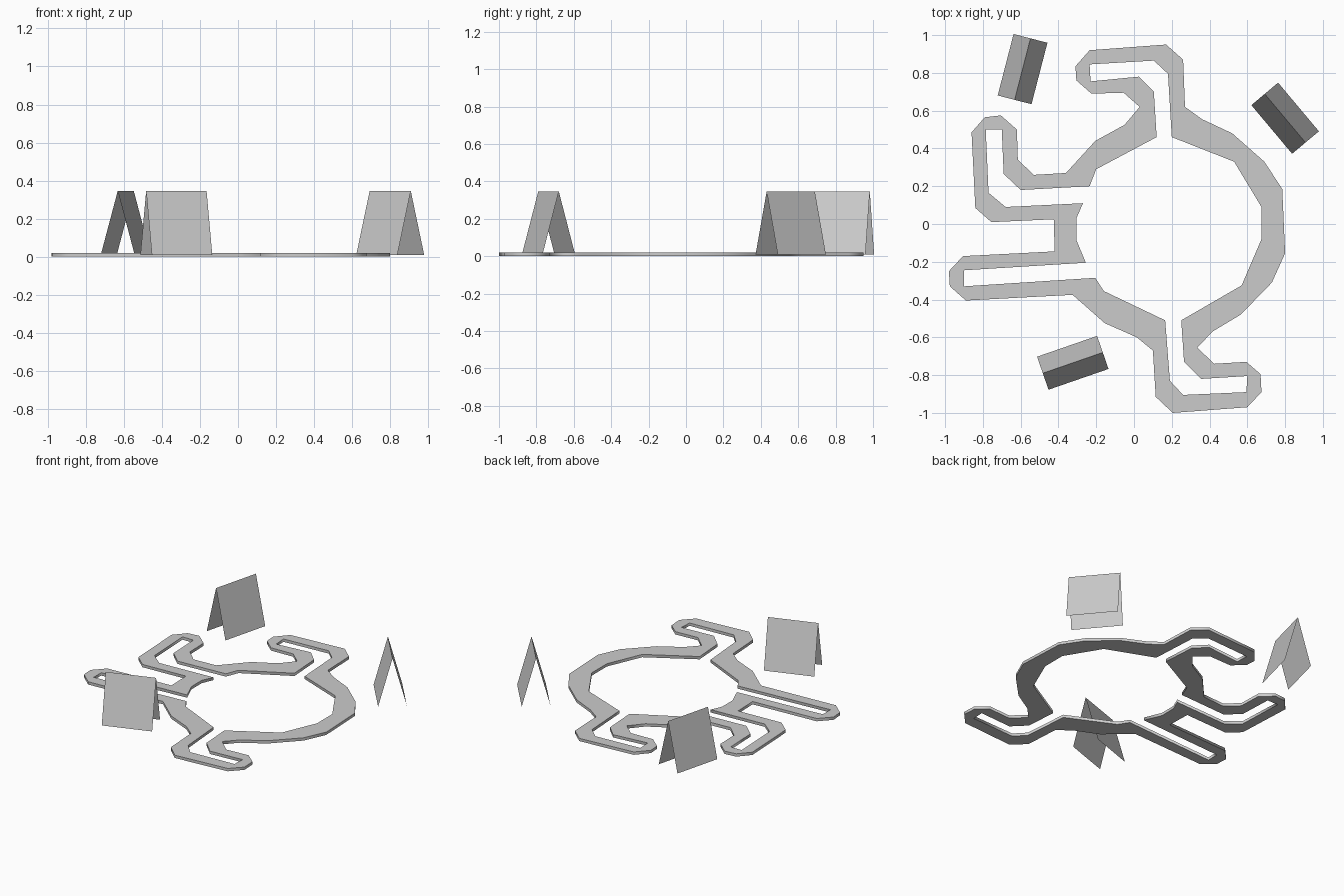
import bpy, math

# Winding ring outlines (x, y), clockwise from the top
OUTER = [(.17,.95),(.26,.87),(.27,.62),(.36,.555),(.52,.48),(.69,.33),(.785,.185),(.80,-.155),
         (.73,-.31),(.565,-.48),(.415,-.57),(.335,-.655),(.425,-.74),(.595,-.73),(.67,-.795),
         (.675,-.89),(.60,-.97),(.205,-1),(.115,-.915),(.10,-.67),(.015,-.60),(-.155,-.525),
         (-.325,-.375),(-.89,-.405),(-.975,-.33),(-.98,-.25),(-.905,-.17),(-.42,-.145),
         (-.425,.025),(-.755,.01),(-.84,.085),(-.86,.485),(-.79,.565),(-.705,.575),(-.62,.50),
         (-.615,.34),(-.53,.26),(-.36,.27),(-.205,.44),(-.05,.525),(.03,.62),(-.055,.695),
         (-.225,.69),(-.305,.76),(-.31,.835),(-.235,.92)]
INNER = [(.20,.46),(.53,.33),(.675,.09),(.675,-.08),(.57,-.325),(.25,-.51),(.265,-.73),
         (.355,-.82),(.60,-.805),(.595,-.89),(.26,-.905),(.19,-.83),(.165,-.51),(-.16,-.355),
         (-.205,-.285),(-.90,-.33),(-.90,-.245),(-.255,-.205),(-.305,-.085),(-.305,.03),
         (-.27,.11),(-.68,.09),(-.77,.165),(-.785,.50),(-.70,.50),(-.69,.265),(-.60,.18),
         (-.235,.20),(-.20,.29),(.12,.46),(.105,.70),(.025,.78),(-.23,.755),(-.235,.845),
         (.105,.865),(.18,.795)]


def build_track():
    cu = bpy.data.curves.new("track", 'CURVE')
    cu.dimensions = '2D'
    cu.fill_mode = 'BOTH'
    cu.extrude = 0.01
    for pts in (OUTER, INNER):
        sp = cu.splines.new('POLY')
        sp.points.add(len(pts) - 1)
        for p, (x, y) in zip(sp.points, pts):
            p.co = (x, y, 0.01, 1)
        sp.use_cyclic_u = True
    ob = bpy.data.objects.new("track", cu)
    bpy.context.collection.objects.link(ob)
    ob.location.z = 0.01
    bpy.context.view_layer.objects.active = ob
    ob.select_set(True)
    bpy.ops.object.convert(target='MESH')
    ob = bpy.context.view_layer.objects.active
    # Rest the flat ring on the ground
    low = min(v.co.z for v in ob.data.vertices)
    ob.location.z = -low


# A-frame stand folded from a single thin sheet
def build_stand(name, x, y, angle):
    l, w, h = 0.168, 0.0925, 0.338
    verts = [(s * l, yy, z) for yy, z in ((-w, 0), (0, h), (w, 0)) for s in (-1, 1)]
    me = bpy.data.meshes.new(name)
    me.from_pydata(verts, [], [(0, 1, 3, 2), (2, 3, 5, 4)])
    ob = bpy.data.objects.new(name, me)
    ob.location = (x, y, 0.008)
    ob.rotation_euler.z = math.radians(angle)
    bpy.context.collection.objects.link(ob)


build_track()
build_stand("folded_stand_back_left", -.59, .82, 75.5)
build_stand("folded_stand_back_right", .80, .56, -50)
build_stand("folded_stand_front", -.324, -.735, 19.1)
